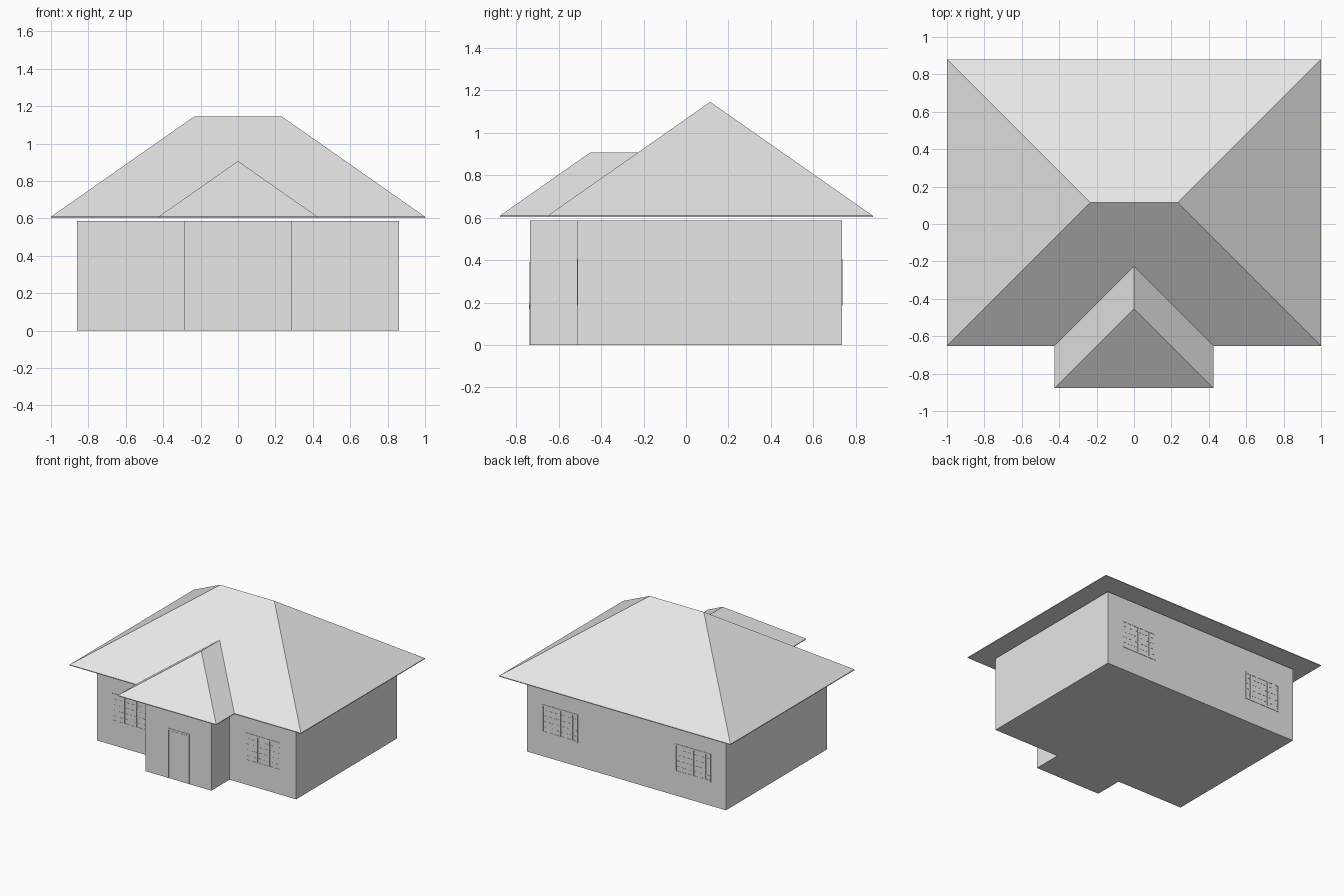
import bpy, bmesh

if "Cube" in bpy.data.objects:
    bpy.data.objects.remove(bpy.data.objects["Cube"], do_unlink=True)

# Single plain finish
grey = bpy.data.materials.new("light grey")
grey.use_nodes = True
grey.diffuse_color = (0.8, 0.8, 0.8, 1)
grey.node_tree.nodes["Principled BSDF"].inputs["Base Color"].default_value = (0.8, 0.8, 0.8, 1)


def finish(name, bm):
    bmesh.ops.recalc_face_normals(bm, faces=bm.faces)
    mesh = bpy.data.meshes.new(name)
    bm.to_mesh(mesh)
    bm.free()
    mesh.materials.append(grey)
    obj = bpy.data.objects.new(name, mesh)
    bpy.context.collection.objects.link(obj)
    return obj


def tee(half, porch, front, step, back):
    """Counter-clockwise T-shaped floor outline."""
    return [(-porch, front), (porch, front), (porch, step), (half, step),
            (half, back), (-half, back), (-half, step), (-porch, step)]


def add_box(bm, x0, x1, y0, y1, z0, z1):
    verts = bmesh.ops.create_cube(bm, size=1)["verts"]
    for v in verts:
        v.co = ((x0 + x1) / 2 + v.co.x * (x1 - x0),
                (y0 + y1) / 2 + v.co.y * (y1 - y0),
                (z0 + z1) / 2 + v.co.z * (z1 - z0))


# Walls: T-shaped plan extruded upwards
FRONT, STEP, BACK = -0.735, -0.51, 0.735
bm = bmesh.new()
base = bm.faces.new([bm.verts.new((x, y, 0)) for x, y in tee(0.86, 0.285, FRONT, STEP, BACK)])
top = bmesh.ops.extrude_face_region(bm, geom=[base], use_keep_orig=True)["geom"]
for v in top:
    if isinstance(v, bmesh.types.BMVert):
        v.co.z = 0.587
finish("walls", bm)

# Hipped roof with a smaller hipped porch gable, over a thin fascia
SOFFIT, EAVE, SLOPE = 0.603, 0.609, 0.7
EAVE_X, PORCH_X, EAVE_F, EAVE_S, EAVE_B = 1.0, 0.425, -0.877, -0.652, 0.88
run = (EAVE_B - EAVE_S) / 2
outline = tee(EAVE_X, PORCH_X, EAVE_F, EAVE_S, EAVE_B)
bm = bmesh.new()
low = [bm.verts.new((x, y, SOFFIT)) for x, y in outline]
high = [bm.verts.new((x, y, EAVE)) for x, y in outline]
porch_z, ridge_z = EAVE + SLOPE * PORCH_X, EAVE + SLOPE * run
porch_tip = bm.verts.new((0, EAVE_F + PORCH_X, porch_z))
valley = bm.verts.new((0, EAVE_S + PORCH_X, porch_z))
ridge_r = bm.verts.new((EAVE_X - run, EAVE_S + run, ridge_z))
ridge_l = bm.verts.new((run - EAVE_X, EAVE_S + run, ridge_z))
a, b, c, d, e, f, g, h = high
for face in ((a, b, porch_tip), (b, c, valley, porch_tip), (h, a, porch_tip, valley),
             (d, e, ridge_r), (e, f, ridge_l, ridge_r), (f, g, ridge_l),
             (c, d, ridge_r, ridge_l, g, h, valley), low[::-1]):
    bm.faces.new(face)
for i in range(8):
    j = (i + 1) % 8
    bm.faces.new((low[i], low[j], high[j], high[i]))
finish("roof", bm)


# Windows: three panes with mullions and glazing bars, barely proud of the wall
def window(name, centre, wall, out):
    half, z0, z1, sink = 0.155, 0.185, 0.405, 0.004

    def bar(x0, x1, za, zb, proud):
        ys = sorted((wall - out * sink, wall + out * proud))
        add_box(bm, centre + x0, centre + x1, ys[0], ys[1], za, zb)

    bm = bmesh.new()
    for s in (-half, half - 0.012):
        bar(s, s + 0.012, z0, z1, 0.003)
    for z in (z0, z1 - 0.012):
        bar(-half, half, z, z + 0.012, 0.0028)
    pane = 2 * half / 3
    for k in range(3):
        x = -half + pane * k
        if k:
            bar(x - 0.006, x + 0.006, z0, z1, 0.0032)
        bar(x + pane / 2 - 0.008, x + pane / 2 + 0.008, z0, z1, 0.002)
    for k in range(1, 5):
        z = z0 + (z1 - z0) * k / 5
        bar(-half, half, z - 0.003, z + 0.003, 0.0015)
    finish(name, bm)


for side, x in (("right", -0.575), ("left", 0.575)):
    window("front_window_" + side, x, STEP, -1)
    window("back_window_" + side, x, BACK, 1)

# Front door: frame, leaf and handle plate
bm = bmesh.new()
for x in (-0.095, 0.083):
    add_box(bm, x, x + 0.012, FRONT - 0.003, FRONT + 0.004, 0, 0.39)
add_box(bm, -0.083, 0.083, FRONT - 0.003, FRONT + 0.004, 0.378, 0.39)
finish("door_frame", bm)
bm = bmesh.new()
add_box(bm, -0.08, 0.08, FRONT - 0.0015, FRONT + 0.004, 0.005, 0.375)
finish("door", bm)
bm = bmesh.new()
add_box(bm, -0.068, -0.058, FRONT - 0.004, FRONT, 0.17, 0.19)
finish("door_handle", bm)
